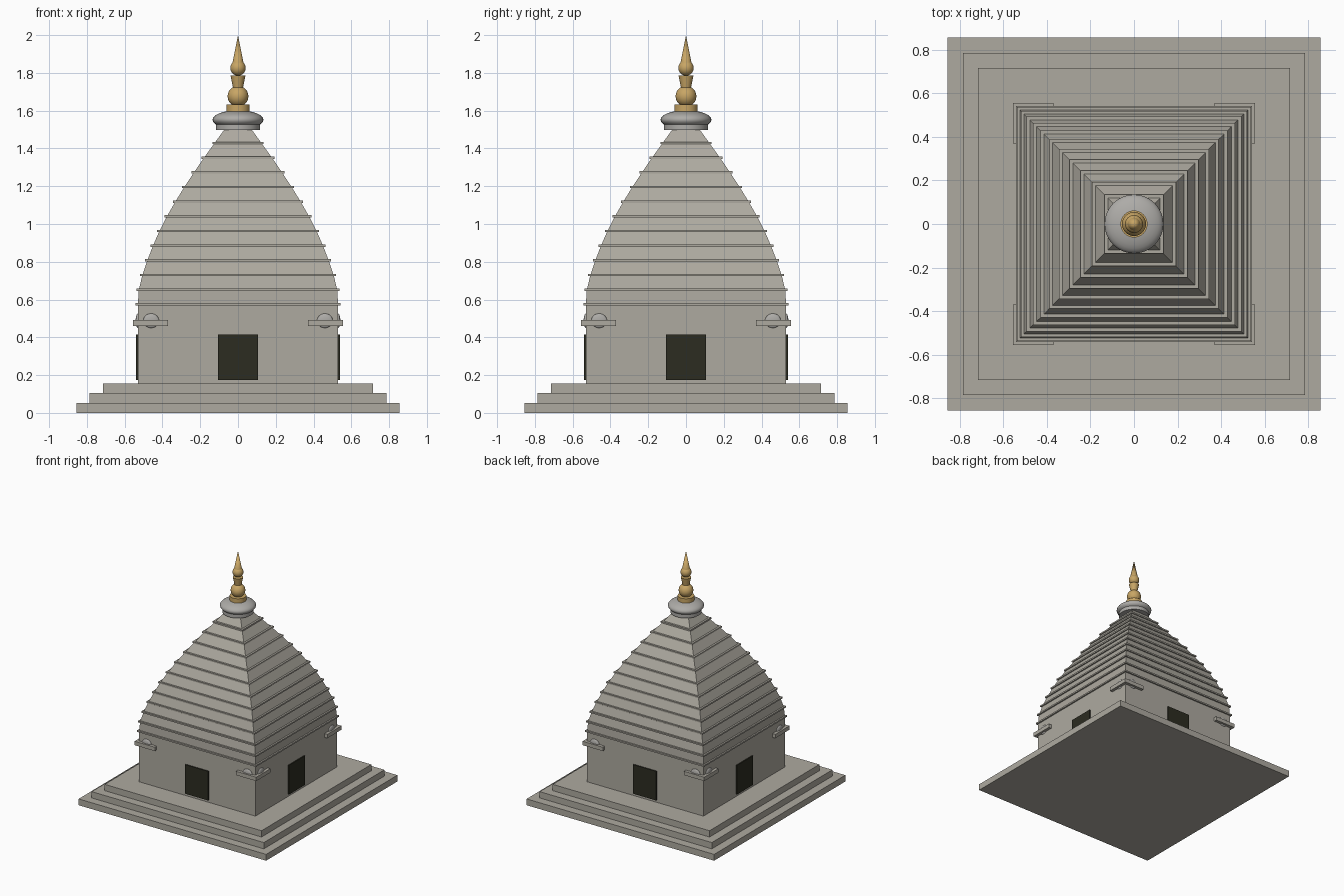
import bpy
import math

cube = bpy.data.objects.get("Cube")
if cube:
    bpy.data.objects.remove(cube, do_unlink=True)


def material(name, rgb):
    m = bpy.data.materials.new(name)
    m.use_nodes = True
    m.diffuse_color = (*rgb, 1)
    m.node_tree.nodes["Principled BSDF"].inputs["Base Color"].default_value = (*rgb, 1)
    return m


STONE = material("warm stone", (0.42, 0.40, 0.35))
PALE = material("pale grey stone", (0.42, 0.41, 0.39))
DARK = material("dark doorway", (0.025, 0.025, 0.015))
GOLD = material("gold", (0.58, 0.38, 0.13))


def finish(name, mat, smooth=False):
    ob = bpy.context.object
    ob.name = name
    ob.data.materials.append(mat)
    if smooth:
        bpy.ops.object.shade_smooth_by_angle(angle=math.radians(40))
    return ob


def box(name, mat, centre, size):
    bpy.ops.mesh.primitive_cube_add(size=1, location=centre)
    bpy.context.object.scale = size
    bpy.ops.object.transform_apply(location=False, rotation=False)
    return finish(name, mat)


def slab(name, half, z0, z1):
    return box(name, STONE, (0, 0, (z0 + z1) / 2), (2 * half, 2 * half, z1 - z0))


def frustum(name, mat, r0, r1, z0, z1, sides=32):
    bpy.ops.mesh.primitive_cone_add(vertices=sides, radius1=r0, radius2=r1,
                                    depth=z1 - z0, location=(0, 0, (z0 + z1) / 2))
    return finish(name, mat, True)


def ball(name, mat, centre, radii):
    bpy.ops.mesh.primitive_uv_sphere_add(segments=32, ring_count=16, radius=1, location=centre)
    bpy.context.object.scale = radii
    bpy.ops.object.transform_apply(location=False, rotation=False)
    return finish(name, mat, True)


# Stepped plinth and shrine walls
for i, half in enumerate((0.855, 0.785, 0.715)):
    slab(f"plinth_step_{i + 1}", half, i * 0.052, (i + 1) * 0.052)
slab("shrine_walls", 0.53, 0.156, 0.575)

# Doorway on each side
for side in range(4):
    a = side * math.pi / 2
    door = box(f"doorway_{side + 1}", DARK,
               (0.535 * math.sin(a), -0.535 * math.cos(a), 0.295), (0.21, 0.009, 0.24))
    door.rotation_euler.z = a

# Corner ledges with a rounded boss on each face
for sx in (-1, 1):
    for sy in (-1, 1):
        tag = ("back" if sy > 0 else "front") + ("_left" if sx > 0 else "_right")
        box(f"ledge_{tag}", STONE, (sx * 0.4625, sy * 0.4625, 0.477), (0.185, 0.185, 0.032))
        ball(f"boss_y_{tag}", PALE, (sx * 0.46, sy * 0.53, 0.488), (0.042, 0.012, 0.038))
        ball(f"boss_x_{tag}", PALE, (sx * 0.53, sy * 0.46, 0.488), (0.012, 0.042, 0.038))

# Curved tower: square tapering courses, each topped by a thin band
halves = [0.53, 0.525, 0.506, 0.48, 0.45, 0.416, 0.376, 0.332, 0.284, 0.233, 0.18, 0.124, 0.068]
BASE, STEP = 0.575, 0.0776
for i in range(len(halves) - 1):
    z = BASE + i * STEP
    bpy.ops.mesh.primitive_cone_add(vertices=4, radius1=halves[i] * math.sqrt(2),
                                    radius2=halves[i + 1] * math.sqrt(2), depth=STEP,
                                    location=(0, 0, z + STEP / 2),
                                    rotation=(0, 0, math.pi / 4))
    finish(f"tower_course_{i + 1}", STONE)
    slab(f"tower_band_{i + 1}", halves[i] + 0.012, z - 0.006, z + 0.006)

# Round cushion stone on its neck
frustum("cushion_neck", PALE, 0.117, 0.117, 1.498, 1.53)
ball("cushion_stone", PALE, (0, 0, 1.552), (0.135, 0.135, 0.05))

# Golden finial
frustum("finial_foot", GOLD, 0.062, 0.062, 1.59, 1.632)
ball("finial_pot", GOLD, (0, 0, 1.676), (0.055, 0.055, 0.055))
frustum("finial_cup", GOLD, 0.025, 0.039, 1.715, 1.785)
ball("finial_bead", GOLD, (0, 0, 1.826), (0.041, 0.041, 0.041))
frustum("finial_spike", GOLD, 0.031, 0, 1.845, 2.0)
